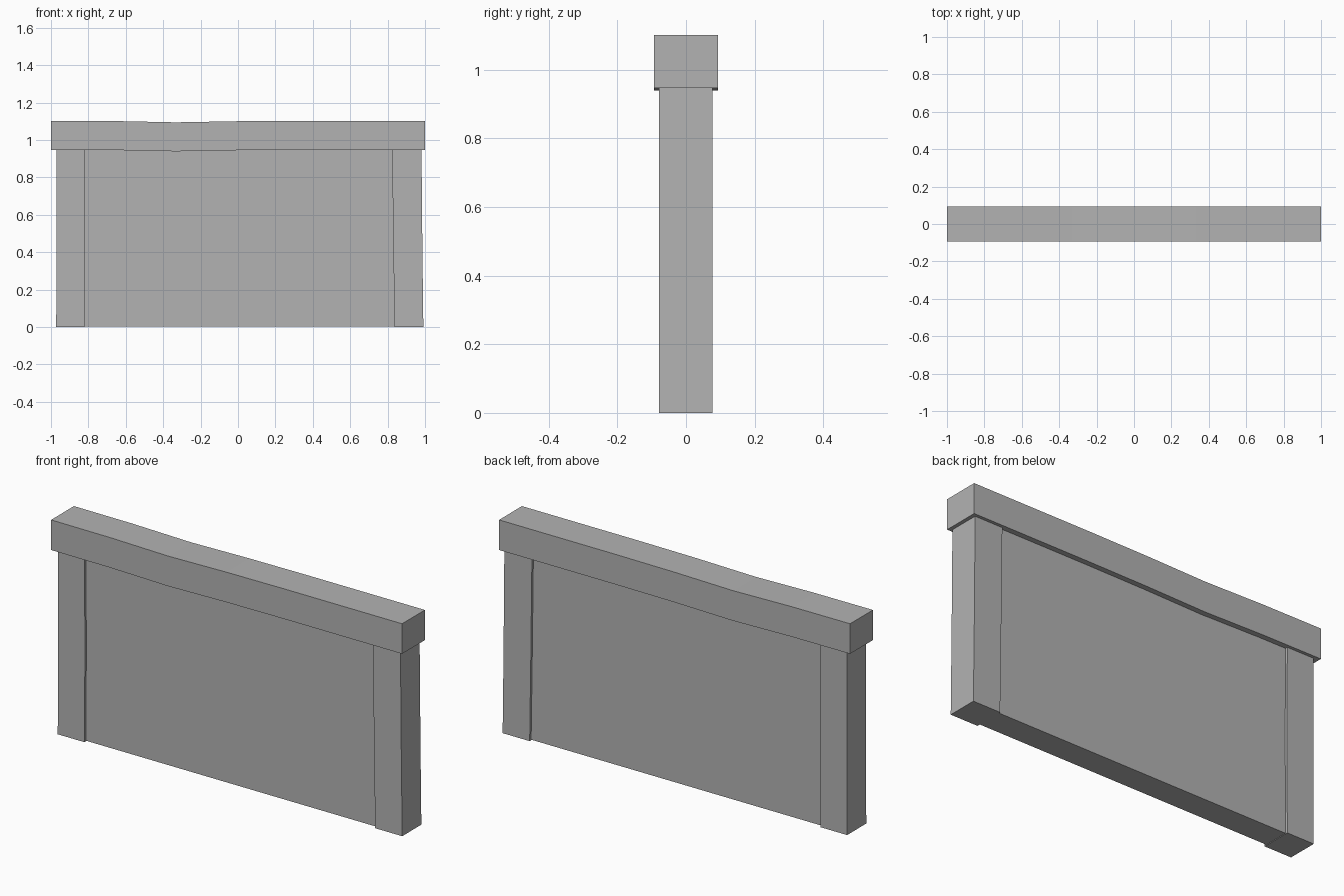
import bpy
import bmesh

if "Cube" in bpy.data.objects:
    bpy.data.objects.remove(bpy.data.objects["Cube"])

grey = bpy.data.materials.new("plain_grey")
grey.diffuse_color = (0.45, 0.45, 0.45, 1)
grey.use_nodes = True
grey.node_tree.nodes["Principled BSDF"].inputs["Base Color"].default_value = grey.diffuse_color


def loft(name, rings):
    """Box-like solid through a series of four-point rings."""
    bm = bmesh.new()
    loops = [[bm.verts.new(p) for p in ring] for ring in rings]
    for a, b in zip(loops, loops[1:]):
        for i in range(4):
            j = (i + 1) % 4
            bm.faces.new((a[i], a[j], b[j], b[i]))
    bm.faces.new(loops[0][::-1])
    bm.faces.new(loops[-1])
    bmesh.ops.recalc_face_normals(bm, faces=bm.faces)
    mesh = bpy.data.meshes.new(name)
    bm.to_mesh(mesh)
    bm.free()
    mesh.materials.append(grey)
    obj = bpy.data.objects.new(name, mesh)
    bpy.context.collection.objects.link(obj)


def upright(name, levels, y0, y1):
    """Vertical slab; levels are (z, left x, right x)."""
    loft(name, [[(a, y0, z), (b, y0, z), (b, y1, z), (a, y1, z)]
                for z, a, b in levels])


# Wall panel between the posts
upright("wall_panel", [(0.003, -0.9, 0.9), (0.96, -0.9, 0.9)], -0.067, 0.065)

# Slightly crooked end posts
upright("left_post", [(0, -0.972, -0.82), (0.5, -0.97, -0.817),
                      (0.96, -0.97, -0.82)], -0.079, 0.077)
upright("right_post", [(0, 0.837, 0.991), (0.4, 0.831, 0.986),
                       (0.96, 0.824, 0.981)], -0.079, 0.077)

# Capping beam with a shallow sag left of centre
beam = []
for x, sag in [(-1, 0), (-0.667, 0.001), (-0.333, 0.008), (0, 0.002),
               (0.333, 0), (1, 0)]:
    lo, hi = 0.947 - sag, 1.102 - sag
    beam.append([(x, -0.093, lo), (x, 0.093, lo), (x, 0.093, hi), (x, -0.093, hi)])
loft("cap_beam", beam)
